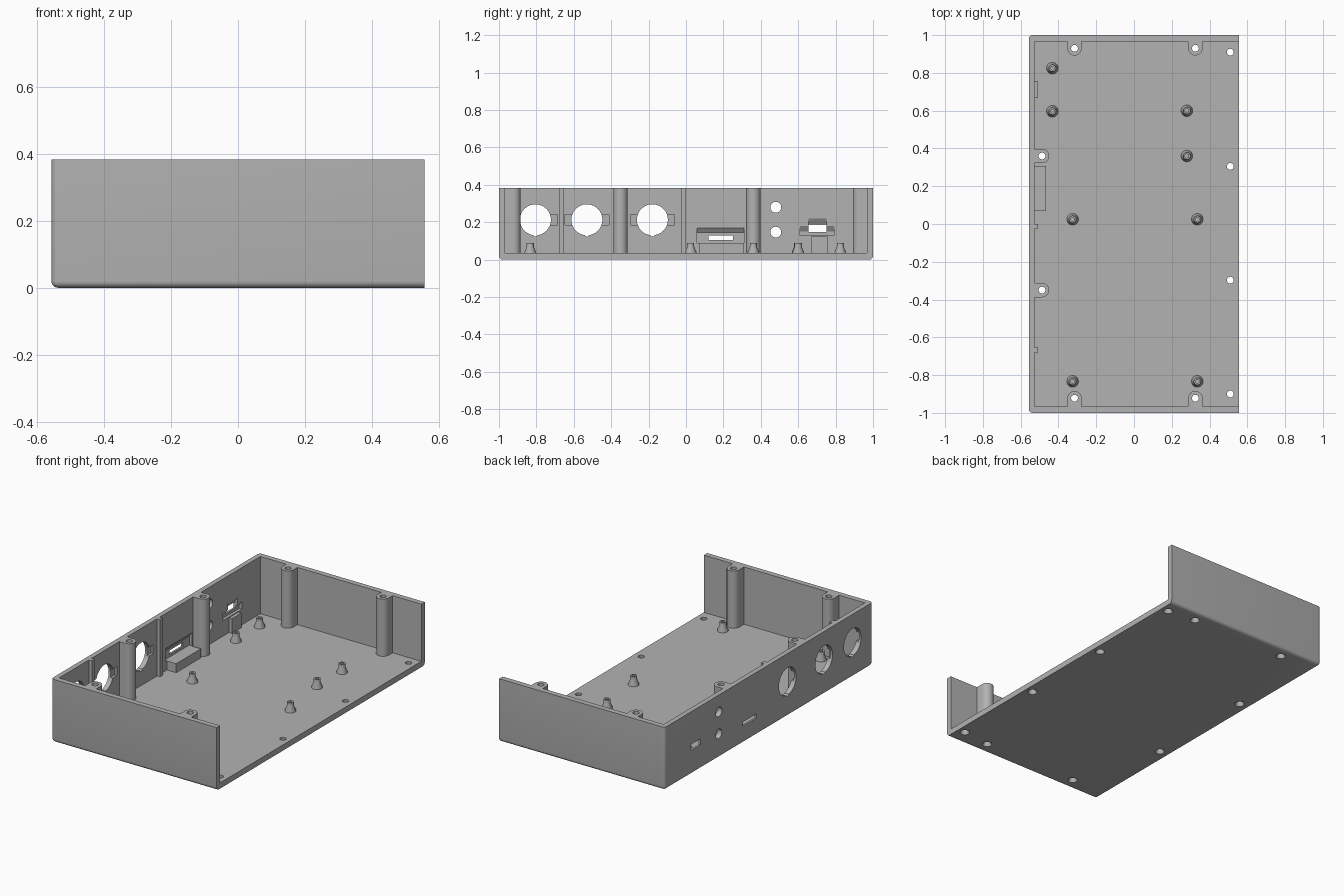
import bpy, bmesh, math
from mathutils import Matrix, Vector

if "Cube" in bpy.data.objects:
    bpy.data.objects.remove(bpy.data.objects["Cube"])

grey = bpy.data.materials.new("case_grey")
grey.use_nodes = True
colour = (0.45, 0.45, 0.45, 1)
grey.diffuse_color = colour
grey.node_tree.nodes["Principled BSDF"].inputs["Base Color"].default_value = colour

HALF_X, HALF_Y, TOP, FLOOR = 0.557, 1.0, 0.383, 0.035
IN_X, IN_Y = -0.527, 0.967


def make(name, bm):
    bmesh.ops.recalc_face_normals(bm, faces=bm.faces)
    mesh = bpy.data.meshes.new(name)
    bm.to_mesh(mesh)
    bm.free()
    mesh.materials.append(grey)
    ob = bpy.data.objects.new(name, mesh)
    bpy.context.collection.objects.link(ob)
    return ob


def box(name, x, y, z):
    bm = bmesh.new()
    size = [b - a for a, b in (x, y, z)]
    mid = Vector([(a + b) / 2 for a, b in (x, y, z)])
    bmesh.ops.create_cube(bm, size=1, matrix=Matrix.Translation(mid) @ Matrix.Diagonal((*size, 1)))
    return make(name, bm)


def cone(name, centre, r1, r2, depth, along_x=False):
    bm = bmesh.new()
    turn = Matrix.Rotation(math.pi / 2, 4, 'Y') if along_x else Matrix.Identity(4)
    bmesh.ops.create_cone(bm, cap_ends=True, segments=32, radius1=r1, radius2=r2,
                          depth=depth, matrix=Matrix.Translation(centre) @ turn)
    return make(name, bm)


def wedge(y, low, inner, outer):
    """Wall pocket whose ceiling slopes up towards the inside."""
    bm = bmesh.new()
    pts = [(-0.545, low), (-0.52, low), (-0.52, outer), (-0.545, inner)]
    face = bm.faces.new([bm.verts.new((x, y[0], z)) for x, z in pts])
    ext = bmesh.ops.extrude_face_region(bm, geom=[face])
    verts = [v for v in ext["geom"] if isinstance(v, bmesh.types.BMVert)]
    bmesh.ops.translate(bm, verts=verts, vec=(0, y[1] - y[0], 0))
    return make("pocket", bm)


def combine(target, other, operation='DIFFERENCE'):
    mod = target.modifiers.new("join", 'BOOLEAN')
    mod.operation, mod.object, mod.solver = operation, other, 'EXACT'
    bpy.context.view_layer.objects.active = target
    bpy.ops.object.modifier_apply(modifier=mod.name)
    bpy.data.objects.remove(other)


def smooth(ob):
    bpy.ops.object.select_all(action='DESELECT')
    ob.select_set(True)
    bpy.context.view_layer.objects.active = ob
    bpy.ops.object.shade_smooth_by_angle(angle=math.radians(30))


# Tray: rounded outer block, hollowed and open on the left side
case = box("case_tray", (-HALF_X, HALF_X), (-HALF_Y, HALF_Y), (0, 0.45))
bm = bmesh.new()
bm.from_mesh(case.data)
edges = []
for e in bm.edges:
    a, b = e.verts[0].co, e.verts[1].co
    bottom = a.z < 0.01 and b.z < 0.01 and min(a.x, b.x) < 0
    upright = abs(a.z - b.z) > 0.1 and a.x < 0
    if bottom or upright:
        edges.append(e)
bmesh.ops.bevel(bm, geom=edges, offset=0.02, segments=5, profile=0.5, affect='EDGES')
bm.to_mesh(case.data)
bm.free()
combine(case, box("cavity", (IN_X, 0.7), (-IN_Y, IN_Y), (FLOOR, 0.6)))

# Screw posts grown out of the walls
posts = [(x, y, 0, s) for x in (-0.315, 0.325) for y, s in ((0.93, 1), (-0.922, -1))]
posts += [(-0.487, y, -1, 0) for y in (0.36, -0.35)]
R = 0.038
for x, y, sx, sy in posts:
    combine(case, cone("post", (x, y, 0.22), R, R, 0.42), 'UNION')
    if sx:
        web = box("web", (-0.54, x), (y - R, y + R), (0.012, 0.43))
    else:
        web = box("web", (x - R, x + R), sorted((y, sy * 0.985)), (0.012, 0.43))
    combine(case, web, 'UNION')

# Ribs, connector shelf and small support on the right wall
for y in (-0.667, -0.012):
    combine(case, box("rib", (-0.54, -0.507), (y - 0.013, y + 0.013), (0.02, 0.43)), 'UNION')
combine(case, box("shelf", (-0.54, -0.465), (0.07, 0.308), (0.02, 0.09)), 'UNION')
combine(case, box("support", (-0.54, -0.507), (0.667, 0.757), (0.02, 0.125)), 'UNION')

# Trim walls and posts to one level rim
combine(case, box("trim", (-1, 1), (-2, 2), (TOP, 1)))

# Through holes with countersinks underneath
holes = [(x, y) for x, y, _, _ in posts] + [(0.51, y) for y in (0.91, 0.305, -0.297, -0.9)]
for x, y in holes:
    combine(case, cone("bore", (x, y, 0.2), 0.018, 0.018, 0.6))
    combine(case, cone("countersink", (x, y, 0.005), 0.032, 0.018, 0.026))

# Round sockets: ear pockets inside, keyed bore right through
for y in (-0.805, -0.53, -0.18):
    combine(case, box("ears", (-0.543, -0.515), (y - 0.118, y + 0.118), (0.185, 0.24)))
    combine(case, cone("bore", (-0.542, y, 0.213), 0.083, 0.083, 0.06, True))
    key = cone("key", (-0.542, y, 0.135), 0.012, 0.012, 0.06, True)
    combine(case, key)

# Indicator holes
for z in (0.28, 0.147):
    combine(case, cone("bore", (-0.542, 0.48, z), 0.029, 0.029, 0.1, True))

# Connector slots with tapered pockets
combine(case, wedge((0.06, 0.31), 0.09, 0.145, 0.18))
combine(case, box("slot", (-0.6, -0.5), (0.12, 0.25), (0.105, 0.13)))
combine(case, wedge((0.61, 0.79), 0.13, 0.15, 0.19))
combine(case, wedge((0.655, 0.75), 0.135, 0.19, 0.23))
combine(case, box("slot", (-0.6, -0.5), (0.655, 0.75), (0.147, 0.185)))
smooth(case)

# Standoffs: flared foot, short neck and blind bore
profile = [(0, 0.03), (0.031, 0.03), (0.031, 0.04), (0.019, 0.068), (0.019, 0.09),
           (0.01, 0.09), (0.01, 0.05), (0, 0.05)]
spots = [(-0.432, 0.825), (-0.432, 0.597), (0.28, 0.6), (0.28, 0.36)]
spots += [(x, y) for x in (-0.325, 0.335) for y in (0.025, -0.833)]
for i, (x, y) in enumerate(spots):
    bm = bmesh.new()
    verts = [bm.verts.new((r, 0, z)) for r, z in profile]
    line = [bm.edges.new(pair) for pair in zip(verts, verts[1:])]
    bmesh.ops.spin(bm, geom=verts + line, cent=(0, 0, 0), axis=(0, 0, 1),
                   angle=math.tau, steps=24, use_merge=True)
    bmesh.ops.remove_doubles(bm, verts=bm.verts, dist=0.0001)
    standoff = make(f"standoff_{i + 1}", bm)
    standoff.location = (x, y, 0)
    smooth(standoff)
